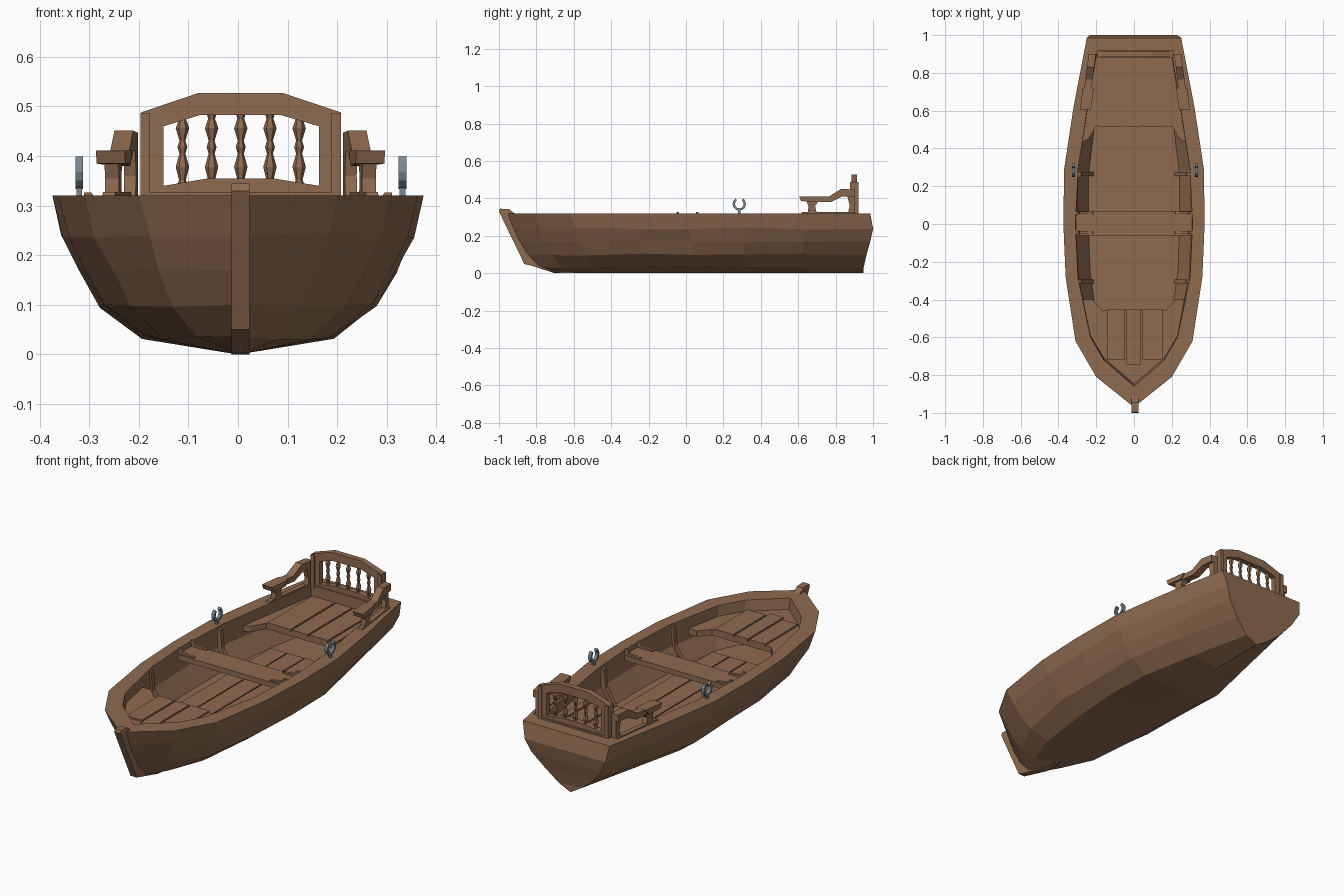
import bpy, bmesh, math, random
random.seed(4)


def material(name, rgb):
    m = bpy.data.materials.new(name)
    m.diffuse_color = (*rgb, 1)
    return m


WOOD = material("brown wood", (0.275, 0.147, 0.081))
METAL = material("grey metal", (0.20, 0.25, 0.29))


def loft(name, rings, mat=WOOD, caps=(True, True), cyclic=False):
    """Skin a list of equal-length closed rings."""
    bm = bmesh.new()
    vs = [[bm.verts.new(p) for p in r] for r in rings]
    n = len(rings[0])
    for k in range(len(vs) if cyclic else len(vs) - 1):
        a, b = vs[k], vs[(k + 1) % len(vs)]
        for i in range(n):
            j = (i + 1) % n
            bm.faces.new((a[i], a[j], b[j], b[i]))
    if not cyclic:
        if caps[0]:
            bm.faces.new(vs[0][::-1])
        if caps[1]:
            bm.faces.new(vs[-1])
    bmesh.ops.remove_doubles(bm, verts=bm.verts, dist=1e-5)
    bmesh.ops.recalc_face_normals(bm, faces=bm.faces)
    me = bpy.data.meshes.new(name)
    bm.to_mesh(me)
    bm.free()
    me.materials.append(mat)
    ob = bpy.data.objects.new(name, me)
    bpy.context.collection.objects.link(ob)
    return ob


def prism_x(name, pts, x0, x1, mat=WOOD, shear=0.0):
    """Extrude a (y, z) profile along x; shear slides x with y."""
    return loft(name, [[(x + shear * (y - 0.6), y, z) for y, z in pts] for x in (x0, x1)], mat)


def prism_z(name, pts, z0, z1):
    return loft(name, [[(x, y, z) for x, y in pts] for z in (z0, z1)])


def box(name, x0, x1, y0, y1, z0, z1):
    return prism_z(name, [(x0, y0), (x1, y0), (x1, y1), (x0, y1)], z0, z1)


def interp(x, xs, ys):
    if x <= xs[0]:
        return ys[0]
    for i in range(len(xs) - 1):
        if x <= xs[i + 1]:
            t = (x - xs[i]) / (xs[i + 1] - xs[i])
            return ys[i] + t * (ys[i + 1] - ys[i])
    return ys[-1]


# Hull shape: deck outline, plus end positions and width factors by height
LEVELS = [0.0, 0.035, 0.10, 0.17, 0.24, 0.32]
BOW = [-0.70, -0.81, -0.87, -0.91, -0.942, -0.97]
STERN = [0.95, 0.95, 0.965, 0.985, 1.0, 0.985]
F_BOW = [0, 0.38, 0.60, 0.76, 0.90, 1]
F_MID = [0, 0.52, 0.75, 0.86, 0.955, 1]
F_STERN = [0, 0.28, 0.56, 0.80, 0.94, 1]
DECK_Y = [-0.97, -0.81, -0.62, -0.28, 0.0, 0.29, 0.62, 0.985]
DECK_W = [0.0, 0.20, 0.31, 0.362, 0.374, 0.37, 0.32, 0.25]
DECK_S = [(y + 0.97) / 1.955 for y in DECK_Y]


def half_width(s, z):
    b, m, e = (interp(z, LEVELS, f) for f in (F_BOW, F_MID, F_STERN))
    return interp(s, DECK_S, DECK_W) * interp(s, [0, 0.25, 0.7, 1], [b, m, m, e])


def ring(half, z):
    """Mirror bow-to-stern (y, half width) points into a closed ring."""
    return [(w, y, z) for y, w in half] + [(-w, y, z) for y, w in half[:0:-1]]


rings = []
for z in LEVELS:
    b, e = interp(z, LEVELS, BOW), interp(z, LEVELS, STERN)
    r = ring([(b + s * (e - b), half_width(s, z)) for s in DECK_S], z)
    if 0 < z < 0.32:  # hand-hewn unevenness
        r = [(x + random.uniform(-.006, .003) * (1 if x > 0 else -1), y,
              z + random.uniform(-.006, .006)) if abs(x) > 0.03 else (x, y, z) for x, y, z in r]
    rings.append(r)
INNER = [(-0.86, 0), (-0.72, 0.16), (-0.60, 0.23), (-0.28, 0.297),
         (0.0, 0.31), (0.30, 0.295), (0.62, 0.245), (0.90, 0.20)]
rings.append(ring(INNER, 0.32))
for z, ky, kw in ((0.21, 0.97, 0.88), (0.12, 0.88, 0.83)):
    b, e = interp(z, LEVELS, BOW), interp(z, LEVELS, STERN)
    rings.append(ring([(y * ky, min(w, kw * half_width((y * ky - b) / (e - b), z)) if w else 0)
                       for y, w in INNER], z))
loft("hull", rings, caps=(False, True))

# Stem post on the bow
prism_x("stem_post", [(-1.0, 0.33), (-0.995, 0.345), (-0.945, 0.342), (-0.92, 0.322), (-0.86, 0.30),
                      (-0.78, 0.07), (-0.6, 0.03), (-0.6, 0.0), (-0.69, 0.003), (-0.865, 0.05)],
        -0.013, 0.023)

# Floor boards
for i in range(4):
    x = -0.197 + i * 0.1
    box("floor_board", x, x + 0.094, -0.5, 0.55, 0.112, 0.125)

# Stern deck, with arms curving forward along the walls, and its planks
prism_z("stern_deck", [(-0.215, 0.92), (-0.255, 0.65), (-0.30, 0.42), (-0.24, 0.45), (-0.20, 0.52),
                       (0.20, 0.52), (0.24, 0.45), (0.30, 0.42), (0.255, 0.65), (0.215, 0.92)],
        0.235, 0.265)
for x0, x1 in ((-0.19, -0.06), (-0.05, 0.04), (0.05, 0.155), (0.165, 0.2)):
    box("stern_plank", x0, x1, 0.515, 0.89, 0.26, 0.272)

# Bow deck and planks
prism_z("bow_deck", [(0, -0.88), (0.16, -0.74), (0.24, -0.60), (0.285, -0.40), (0.22, -0.40),
                     (0.17, -0.455), (-0.17, -0.455), (-0.22, -0.40), (-0.285, -0.40),
                     (-0.24, -0.60), (-0.16, -0.74)], 0.235, 0.265)
for x0, x1, y0 in ((-0.14, -0.05, -0.72), (-0.04, 0.035, -0.745), (0.045, 0.15, -0.72)):
    box("bow_plank", x0, x1, y0, -0.45, 0.26, 0.274)

# Middle seat
box("middle_seat", -0.312, 0.312, -0.06, 0.07, 0.268, 0.295)

# Seat knees and wall ribs on both sides
for s in (-1, 1):
    for y in (0.06, -0.045):
        loft("seat_knee", [[(s * x, y + d, z) for x, z in
                            ((0.215, 0.29), (0.22, 0.30), (0.285, 0.308), (0.295, 0.326), (0.31, 0.326), (0.31, 0.29))]
                           for d in (-0.007, 0.007)])
    for y in (0.265, -0.305):
        loft("wall_rib", [[(s * x, y + d, z) for x, z in
                           ((0.215, 0.12), (0.27, 0.21), (0.28, 0.31), (0.305, 0.31), (0.30, 0.21), (0.24, 0.115))]
                          for d in (-0.011, 0.011)])

# Backrest frame with arched opening
outer = [(-.195, .315), (-.06, .315), (.07, .315), (.207, .315), (.207, .488), (.09, .527), (-.08, .527), (-.195, .488)]
hole = [(-.15, .34), (-.06, .355), (.07, .355), (.163, .34), (.163, .46), (.085, .483), (-.075, .483), (-.15, .46)]
loft("backrest_frame", [[(x, y, z) for x, z in o] for o, y in
                        ((outer, 0.885), (hole, 0.885), (hole, 0.915), (outer, 0.915))], cyclic=True)
box("backrest_base", -0.195, 0.207, 0.88, 0.922, 0.25, 0.328)
for x in (-0.187, 0.198):
    box("backrest_post", x - 0.01, x + 0.01, 0.878, 0.922, 0.315, 0.487)

# Turned spindles
PROFILE = [(0.338, 0.012), (0.352, 0.007), (0.378, 0.0135), (0.405, 0.006), (0.418, 0.010),
           (0.431, 0.006), (0.456, 0.0135), (0.475, 0.007), (0.49, 0.011)]
for i in range(5):
    cx = -0.112 + i * 0.0588
    loft("spindle", [[(cx + r * math.cos(a * math.pi / 3), 0.9 + r * math.sin(a * math.pi / 3), z)
                      for a in range(6)] for z, r in PROFILE])

# Armrests, leaning inward to follow the rim
for s in (-1, 1):
    def arm(name, pts, a, b):
        prism_x(name, pts, s * a + 0.005, s * b + 0.005, shear=-0.13 * s)
    arm("armrest", [(.605, .41), (.62, .385), (.775, .38), (.835, .41), (.90, .41),
                    (.90, .447), (.83, .451), (.765, .41)], 0.246, 0.284)
    arm("armrest_handle", [(.605, .411), (.615, .385), (.70, .383), (.72, .411)], 0.234, 0.292)
    arm("armrest_post", [(.65, .318), (.655, .355), (.645, .385), (.71, .385), (.69, .36), (.70, .318)], 0.252, 0.28)
    arm("armrest_rail", [(.615, .318), (.62, .327), (.90, .327), (.90, .318)], 0.255, 0.28)
    arm("armrest_back_post", [(.865, .318), (.875, .36), (.86, .42), (.90, .42), (.90, .318)], 0.246, 0.27)

# Oarlocks: open horseshoe on a pin
ARC = [math.radians(125 + i * 290 / 10) for i in range(11)]
horseshoe = [(0.285 + r * math.cos(a), 0.37 + r * math.sin(a))
             for r, arc in ((0.036, ARC), (0.023, ARC[::-1])) for a in arc]
for cx in (-0.32, 0.332):
    prism_x("oarlock", horseshoe, cx - 0.008, cx + 0.008, METAL)
    prism_x("oarlock_pin", [(.278, .31), (.292, .31), (.292, .342), (.278, .342)], cx - 0.006, cx + 0.006, METAL)
